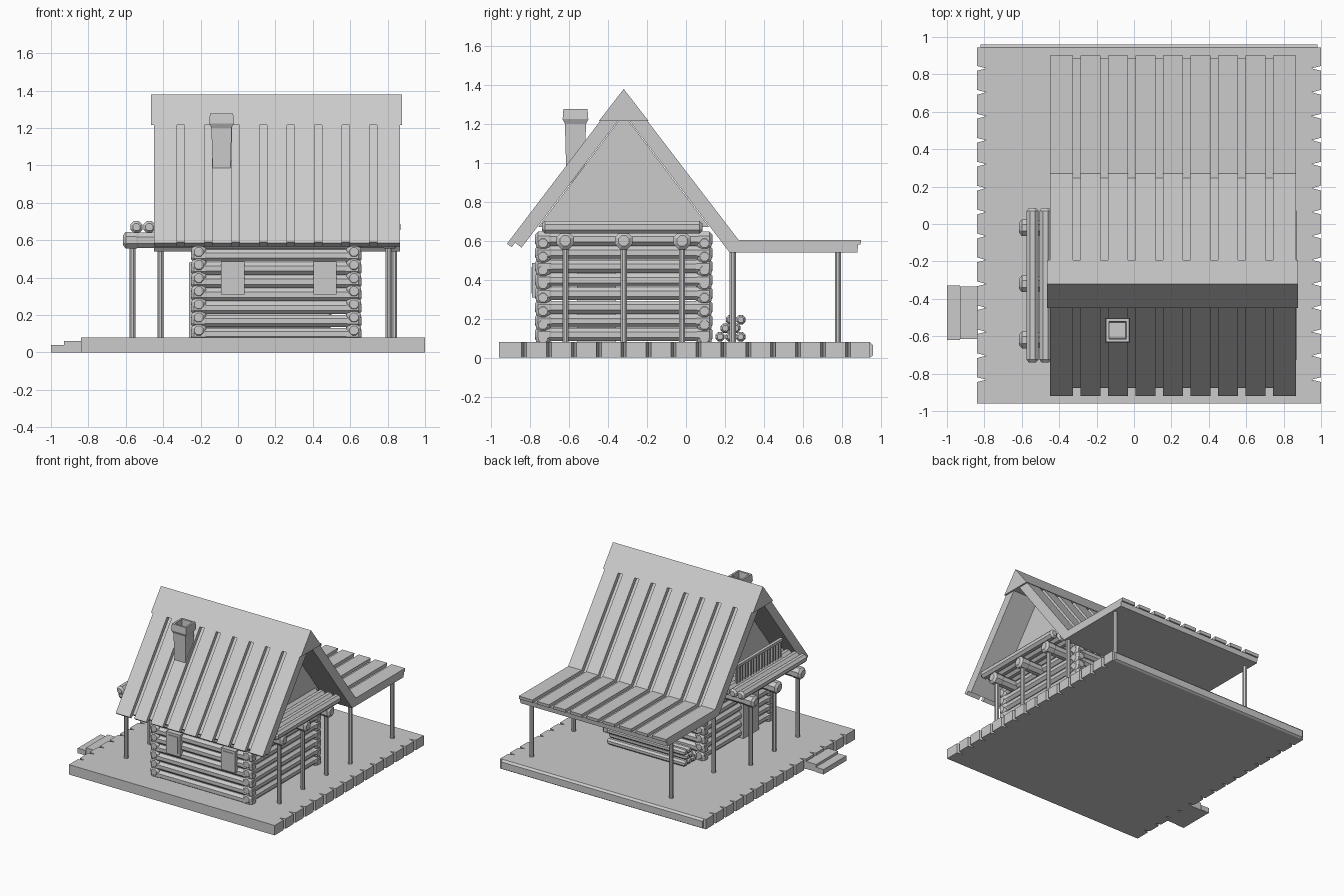
import bpy, bmesh, math
from mathutils import Vector

cube = bpy.data.objects.get("Cube")
if cube:
    bpy.data.objects.remove(cube, do_unlink=True)


def finish(bm, name):
    bmesh.ops.recalc_face_normals(bm, faces=bm.faces)
    mesh = bpy.data.meshes.new(name)
    bm.to_mesh(mesh)
    bm.free()
    obj = bpy.data.objects.new(name, mesh)
    bpy.context.collection.objects.link(obj)
    return obj


def place(axis, t, u, v):
    return {"X": (t, u, v), "Y": (u, t, v), "Z": (u, v, t)}[axis]


def prism(bm, axis, start, end, outline):
    """Extrude a flat outline between two positions on an axis."""
    a = [bm.verts.new(place(axis, start, u, v)) for u, v in outline]
    b = [bm.verts.new(place(axis, end, u, v)) for u, v in outline]
    bm.faces.new(a)
    bm.faces.new(b)
    for i in range(len(a)):
        j = (i + 1) % len(a)
        bm.faces.new((a[i], a[j], b[j], b[i]))


def box(bm, x, y, z):
    prism(bm, "Z", z[0], z[1],
          [(x[0], y[0]), (x[1], y[0]), (x[1], y[1]), (x[0], y[1])])


def loft(bm, axis, centre, rings, sides=8):
    """Skin (position, radius) rings along an axis."""
    loops = []
    for t, r in rings:
        angles = [math.tau * (i + 0.5) / sides for i in range(sides)]
        loops.append([bm.verts.new(place(axis, t, centre[0] + r * math.cos(a),
                                         centre[1] + r * math.sin(a))) for a in angles])
    for a, b in zip(loops, loops[1:]):
        for i in range(sides):
            j = (i + 1) % sides
            bm.faces.new((a[i], a[j], b[j], b[i]))
    bm.faces.new(loops[0])
    bm.faces.new(loops[-1])


def log(bm, axis, centre, start, end, r, knob=0.0, sides=8):
    """Round log with tapered ends, optionally with thicker heads."""
    k = r + knob
    rings = [(start, k * 0.6), (start + 0.015, k)]
    tail = [(end - 0.015, k), (end, k * 0.6)]
    if knob:
        rings += [(start + 0.07, k), (start + 0.085, r)]
        tail = [(end - 0.085, r), (end - 0.07, k)] + tail
    loft(bm, axis, centre, rings + tail, sides)


# Plank deck with notched ends
PLANKS, WIDTH = 15, 1.92 / 15
right_edge, left_edge = [(1.0, -0.96)], [(-0.84, -0.96)]
for i in range(1, PLANKS):
    y = -0.96 + i * WIDTH
    for dy, depth in ((-0.013, 0), (0, 0.05), (0.013, 0)):
        right_edge.append((1.0 - depth, y + dy))
        left_edge.append((-0.84 + depth, y + dy))
right_edge.append((1.0, 0.945))
left_edge.append((-0.84, 0.945))
bm = bmesh.new()
prism(bm, "Z", 0, 0.08, right_edge + left_edge[::-1])
prism(bm, "X", -0.82, 0.98, [(0.945, 0), (0.96, 0.01), (0.96, 0.065), (0.945, 0.08)])
finish(bm, "deck")

# Entrance steps
bm = bmesh.new()
box(bm, (-0.93, -0.835), (-0.615, -0.335), (0, 0.06))
box(bm, (-1.0, -0.93), (-0.62, -0.33), (0, 0.04))
finish(bm, "steps")

# Interlocked log walls
X0, X1, Y0, Y1 = -0.21, 0.62, -0.735, 0.095
bm = bmesh.new()
for i in range(8):
    z = 0.118 + 0.07 * i
    for y in (Y0, Y1):
        log(bm, "X", (y, z - 0.02), X0 - 0.04, X1 + 0.04, 0.036, 0.004)
    for x in (X0, X1):
        log(bm, "Y", (x, z), Y0 - 0.04, Y1 + 0.04, 0.036, 0.006)
finish(bm, "log_walls")

# Windows and door
bm = bmesh.new()
for x in (-0.028, 0.465):
    box(bm, (x - 0.062, x + 0.062), (-0.79, -0.72), (0.31, 0.485))
    box(bm, (x - 0.045, x + 0.045), (-0.795, -0.78), (0.33, 0.465))
finish(bm, "windows")
bm = bmesh.new()
box(bm, (-0.262, -0.2), (-0.56, -0.36), (0.08, 0.48))
finish(bm, "door")

# Cross beams, their posts and the upper log floor
bm, posts = bmesh.new(), bmesh.new()
for y in (-0.62, -0.32, -0.02):
    log(bm, "X", (y, 0.6), -0.615, 0.855, 0.044, 0.004)
    for x in (-0.565, 0.805):
        loft(posts, "Z", (x, y), [(0.08, 0.017), (0.58, 0.017)])
finish(bm, "cross_beams")
for x in (-0.415, 0.835):
    for y in (0.24, 0.78):
        loft(posts, "Z", (x, y), [(0.08, 0.017), (0.56, 0.017)])
finish(posts, "posts")
bm = bmesh.new()
for i in range(21):
    log(bm, "Y", (-0.543 + 0.069 * i, 0.67), -0.74, 0.085, 0.035)
finish(bm, "floor_logs")

# Gable walls
bm = bmesh.new()
for x in (X0, X1):
    prism(bm, "X", x - 0.02, x + 0.02, [(-0.76, 0.67), (0.12, 0.67), (-0.32, 1.25)])
finish(bm, "gable_walls")

# Balcony railing
bm = bmesh.new()
for i in range(17):
    y = -0.6 + 0.035 * i
    box(bm, (-0.43, -0.415), (y - 0.007, y + 0.007), (0.69, 0.83))
box(bm, (-0.435, -0.41), (-0.62, -0.02), (0.82, 0.84))
finish(bm, "balcony_railing")

# Roof: continuous under layer, then raised planks
under_front = [(-0.32, 1.325), (-0.878, 0.591), (-0.845, 0.565), (-0.32, 1.256)]
under_back = [(-0.32, 1.325), (0.246, 0.58), (0.885, 0.58),
              (0.88, 0.54), (0.224, 0.54), (-0.32, 1.256)]
plank_front = [(-0.32, 1.375), (-0.92, 0.585), (-0.896, 0.567), (-0.32, 1.325)]
plank_back = [(-0.32, 1.375), (0.27, 0.605), (0.9, 0.605),
              (0.897, 0.58), (0.246, 0.58), (-0.32, 1.325)]
bm = bmesh.new()
for outline in (under_front, under_back):
    prism(bm, "X", -0.45, 0.865, outline)
finish(bm, "roof_under_layer")
edges = [-0.45]
for i in range(8):
    centre = -0.305 + 0.147 * i
    edges += [centre - 0.02, centre + 0.02]
edges.append(0.865)
bm = bmesh.new()
for a, b in zip(edges[::2], edges[1::2]):
    prism(bm, "X", a, b, plank_front)
    prism(bm, "X", a, b, plank_back)
finish(bm, "roof_planks")
bm = bmesh.new()
prism(bm, "X", -0.465, 0.877, [(-0.32, 1.38), (-0.448, 1.215), (-0.192, 1.215)])
finish(bm, "ridge_cap")

# Chimney with flared hollow top
bm = bmesh.new()
root2 = math.sqrt(2)
profile = [(0.9, 0.046), (1.2, 0.054), (1.225, 0.066), (1.278, 0.062),
           (1.278, 0.047), (1.2, 0.042)]
loft(bm, "Z", (-0.088, -0.568), [(z, r * root2) for z, r in profile], 4)
finish(bm, "chimney")

# Stacked firewood
bm = bmesh.new()
for row in range(3):
    for i in range(4 - row if row else 3):
        y = 0.175 + 0.053 * i if row == 0 else 0.175 + 0.027 * row + 0.053 * i
        if y < 0.3:
            log(bm, "X", (y, 0.107 + 0.044 * row), -0.2, 0.5, 0.026)
finish(bm, "firewood")
